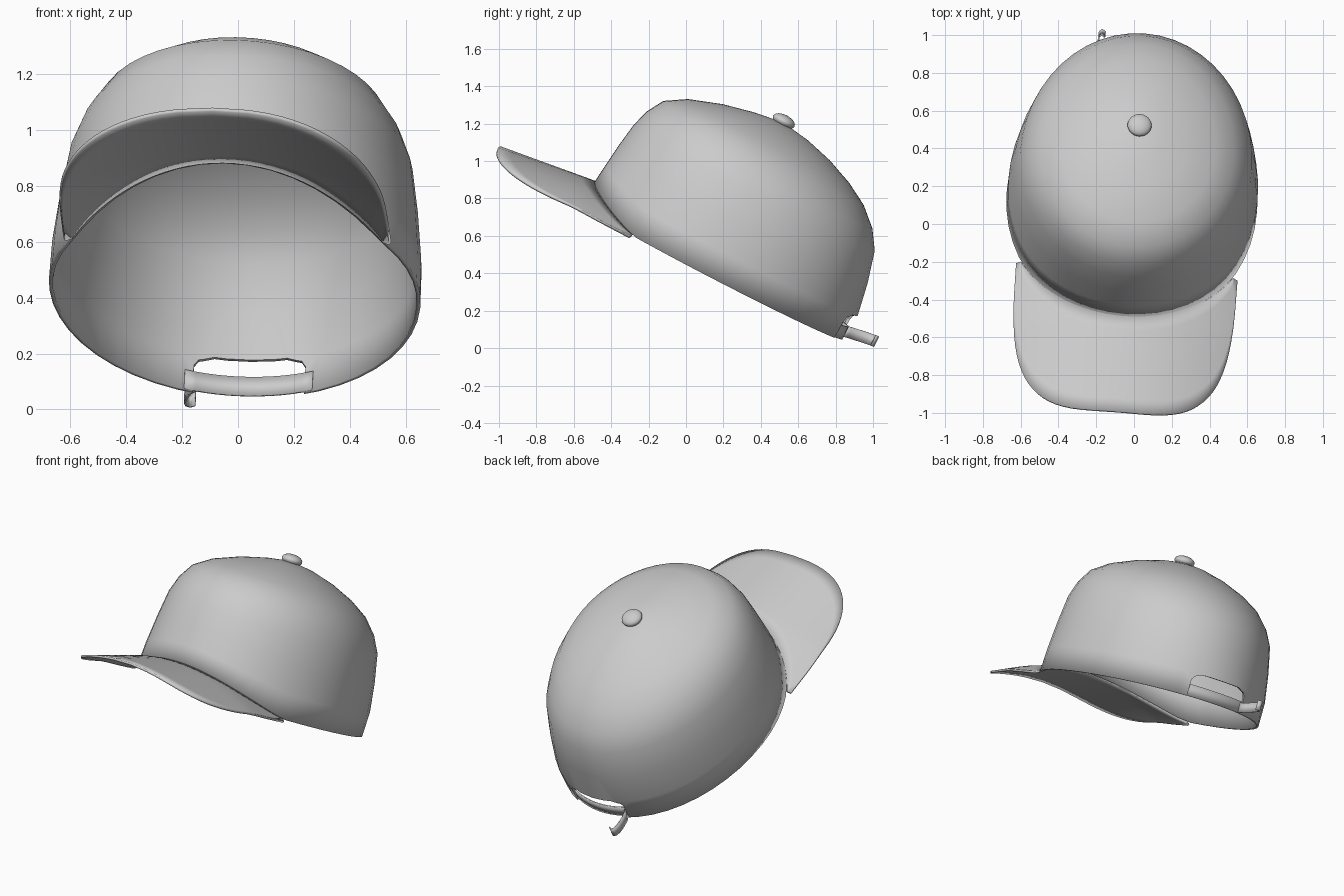
import bpy, bmesh
from math import sin, cos, radians, pi, copysign
from mathutils import Matrix

if "Cube" in bpy.data.objects:
    bpy.data.objects.remove(bpy.data.objects["Cube"])

# Cap frame: origin under the button, -y front, z up the crown; then posed with a tilt
POSE = (Matrix.Translation((-0.012, 0.112, 0.422)) @ Matrix.Rotation(radians(3), 4, 'Y')
        @ Matrix.Rotation(radians(-27.4), 4, 'X') @ Matrix.Rotation(radians(-5), 4, 'Z'))
HALF_W, FRONT, BACK = 0.665, 0.75, 0.828
VISOR_W, VISOR_Y, RISE = 0.56, -0.41, 0.134


def make(name, verts, faces, thickness=0, offset=-1):
    bm = bmesh.new()
    vs = [bm.verts.new(v) for v in verts]
    for f in faces:
        bm.faces.new([vs[i] for i in f])
    bmesh.ops.remove_doubles(bm, verts=bm.verts, dist=1e-4)
    me = bpy.data.meshes.new(name)
    bm.to_mesh(me)
    bm.free()
    ob = bpy.data.objects.new(name, me)
    bpy.context.collection.objects.link(ob)
    ob.matrix_world = POSE
    if thickness:
        m = ob.modifiers.new("thickness", 'SOLIDIFY')
        m.thickness, m.offset = thickness, offset
    return ob


def grid(rows, cols, closed=False):
    n = cols if closed else cols - 1
    return [(r * cols + c, r * cols + (c + 1) % cols, (r + 1) * cols + (c + 1) % cols, (r + 1) * cols + c)
            for r in range(rows - 1) for c in range(n)]


def smooth(ob, angle=40):
    bpy.ops.object.select_all(action='DESELECT')
    ob.select_set(True)
    bpy.context.view_layer.objects.active = ob
    bpy.ops.object.shade_smooth_by_angle(angle=radians(angle))


def rim(a):
    return HALF_W * cos(a), (BACK if sin(a) > 0 else FRONT) * sin(a)


def arch(x):
    return RISE * (1 - (x / VISOR_W) ** 2)


# Crown: rings of an oval blended from a steep front to a rounder back profile
levels = [0, .15, .33, .5, .6, .69, .76, .82, .86, .885]
front_f = [1, .985, .965, .94, .90, .83, .68, .45, .22, 0]
back_f = [1, 1.005, .965, .91, .83, .71, .56, .38, .20, 0]
SEG = 48
verts = []
for h, f, b in zip(levels, front_f, back_f):
    for i in range(SEG):
        a = 2 * pi * i / SEG
        x, y = rim(a)
        lift = max(0, arch(x)) if y < 0 else 0
        w = (1 - sin(a)) / 2
        k = f * w + b * (1 - w)
        verts.append((x * k, y * k, h + lift * max(0, 1 - h / .5)))
crown = make("crown", verts, grid(len(levels), SEG, True), 0.014)
smooth(crown)

# Adjustment opening at the back of the crown
prof = [(-.2, -.1), (.2, -.1), (.2, .105), (.185, .13), (.13, .15), (-.13, .15), (-.185, .13), (-.2, .105)]
n = len(prof)
cut = make("opening_cutter", [(x, y, z) for y in (.55, 1.1) for x, z in prof],
           [tuple(range(n)), tuple(range(2 * n - 1, n - 1, -1))]
           + [(i, i + n, (i + 1) % n + n, (i + 1) % n) for i in range(n)])
cut.hide_render = True
cut.hide_viewport = True
cut.display_type = 'WIRE'
bm = bmesh.new()
bm.from_mesh(cut.data)
bmesh.ops.recalc_face_normals(bm, faces=bm.faces)
bm.to_mesh(cut.data)
bm.free()
mod = crown.modifiers.new("opening", 'BOOLEAN')
mod.operation, mod.object, mod.solver = 'DIFFERENCE', cut, 'EXACT'

# Visor: arched sheet between the front rim and a squarish rounded outline
COLS, ROWS, P = 41, 8, 0.6
start = radians(-90)
verts = []
for r in range(ROWS):
    t = r / (ROWS - 1)
    for c in range(COLS):
        a = start + pi * c / (COLS - 1)
        xi = VISOR_W * sin(a)
        yi = -FRONT * (1 - (xi / HALF_W) ** 2) ** .5
        xo = .585 * copysign(abs(sin(a)) ** P, a)
        yo = VISOR_Y - .875 * abs(cos(a)) ** P
        x, y = xi + (xo - xi) * t, yi + (yo - yi) * t
        z = arch(x) - .07 * max(0, (-y - FRONT) / .535)
        verts.append((x, y, z))
visor = make("visor", verts, [f[::-1] for f in grid(ROWS, COLS)], 0.014, 0)
smooth(visor)

# Strap across the opening, and its loose tail


def band(name, path, height):
    m = len(path)
    pts = [(x, y, z + dz) for dz in (0, height) for x, y, z in path]
    ob = make(name, pts, grid(2, m), 0.008, 0)
    smooth(ob)


strap = []
for i in range(13):
    x = -.23 + .46 * i / 12
    strap.append((x, BACK * (1 - (x / HALF_W) ** 2) ** .5 - .016, .002))
band("strap", strap, .075)
band("strap_tail", [(-.19, .785, .005), (-.212, .82, .012), (-.228, .87, .02), (-.238, .92, .028),
                    (-.236, .955, .033), (-.222, .968, .035), (-.205, .955, .035)], .062)

# Button on top
bpy.ops.mesh.primitive_uv_sphere_add(segments=24, ring_count=12, radius=1)
button = bpy.context.object
button.name = "button"
button.matrix_world = POSE @ Matrix.Translation((0, 0, .893)) @ Matrix.Diagonal((.064, .064, .034, 1))
smooth(button, 60)
